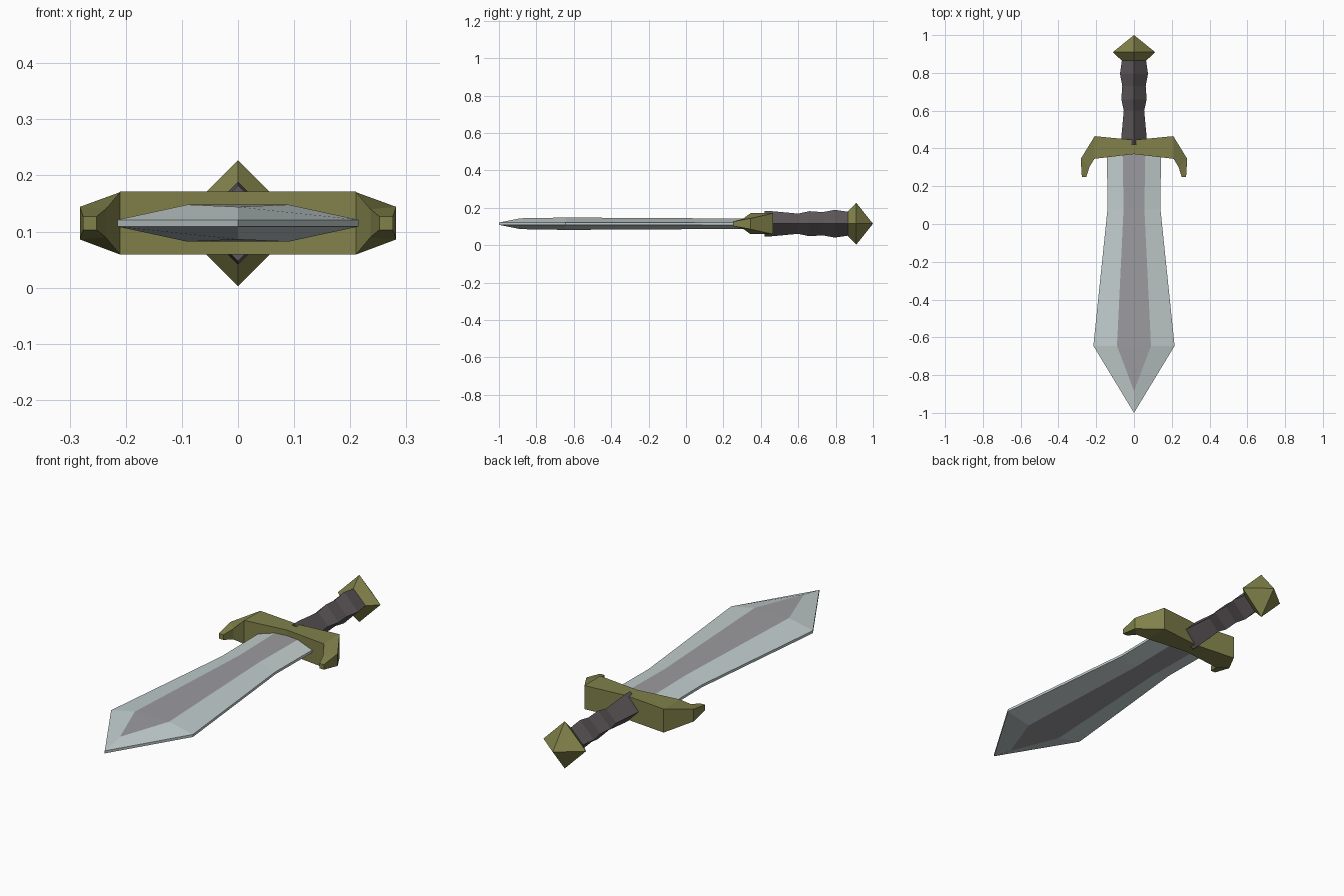
import bpy, bmesh, math

if "Cube" in bpy.data.objects:
    bpy.data.objects.remove(bpy.data.objects["Cube"])

ZC = 0.115  # height of the sword's mid-plane


def material(name, rgb):
    m = bpy.data.materials.new(name)
    m.diffuse_color = (*rgb, 1)
    m.use_nodes = True
    m.node_tree.nodes["Principled BSDF"].inputs["Base Color"].default_value = m.diffuse_color
    return m


steel = material("steel", (0.54, 0.61, 0.61))
dark_steel = material("dark_steel", (0.33, 0.33, 0.35))
brass = material("brass", (0.22, 0.22, 0.07))
leather = material("leather", (0.11, 0.095, 0.1))


def loft(name, sections, mats, cap_start=True, cap_end=True, inlay=()):
    """Skin equal-length closed sections; strips in inlay use material 1."""
    bm = bmesh.new()
    rings = [[bm.verts.new((x, y, z + ZC)) for x, y, z in s] for s in sections]
    n = len(rings[0])
    for a, b in zip(rings, rings[1:]):
        for i in range(n):
            j = (i + 1) % n
            f = bm.faces.new((a[i], a[j], b[j], b[i]))
            f.material_index = 1 if i in inlay else 0
    if cap_start:
        bm.faces.new(rings[0][::-1])
    if cap_end:
        bm.faces.new(rings[-1])
    bmesh.ops.remove_doubles(bm, verts=bm.verts, dist=1e-5)
    bmesh.ops.recalc_face_normals(bm, faces=bm.faces)
    me = bpy.data.meshes.new(name)
    bm.to_mesh(me)
    bm.free()
    for m in mats:
        me.materials.append(m)
    ob = bpy.data.objects.new(name, me)
    bpy.context.collection.objects.link(ob)
    return ob


def diamond(y, r):
    return [(r, y, 0), (0, y, r), (-r, y, 0), (0, y, -r)]


def blade_section(y, w, fy, f, h, e=0.006):
    return [(w, y, -e), (w, y, e), (f, fy, h), (-f, fy, h),
            (-w, y, e), (-w, y, -e), (-f, fy, -h), (f, fy, -h)]


def guard_section(outer, inner, ho, hi):
    return [(*outer, ho), (*inner, hi), (*inner, -hi), (*outer, -ho)]


# Blade: bevelled edges with a darker flat centre, closing to a point
loft("blade", [
    blade_section(0.38, 0.143, 0.38, 0.06, 0.029),
    blade_section(0.08, 0.14, 0.08, 0.055, 0.029),
    blade_section(-0.645, 0.215, -0.645, 0.09, 0.033),
    blade_section(-1.0, 0, -0.885, 0, 0.029),
], [steel, dark_steel], cap_end=False, inlay=(2, 6))

# Crossguard: half lofted outward, then mirrored
guard = loft("crossguard", [
    guard_section((0, 0.445), (0, 0.37), 0.056, 0.056),
    guard_section((0.208, 0.465), (0.21, 0.345), 0.056, 0.056),
    guard_section((0.282, 0.345), (0.236, 0.302), 0.029, 0.025),
    guard_section((0.276, 0.25), (0.252, 0.25), 0.012, 0.012),
], [brass], cap_start=False)
mirror = guard.modifiers.new("mirror", "MIRROR")
mirror.use_clip = True

# Grip: four-sided with swelling bands
loft("grip", [diamond(y, r) for y, r in (
    (0.42, 0.068), (0.46, 0.067), (0.60, 0.054), (0.66, 0.067),
    (0.73, 0.062), (0.795, 0.074), (0.88, 0.062))], [leather])

# Pommel: four-sided jewel shape
loft("pommel", [diamond(0.865, 0.065), diamond(0.91, 0.112), diamond(1.0, 0)],
     [brass], cap_end=False)
